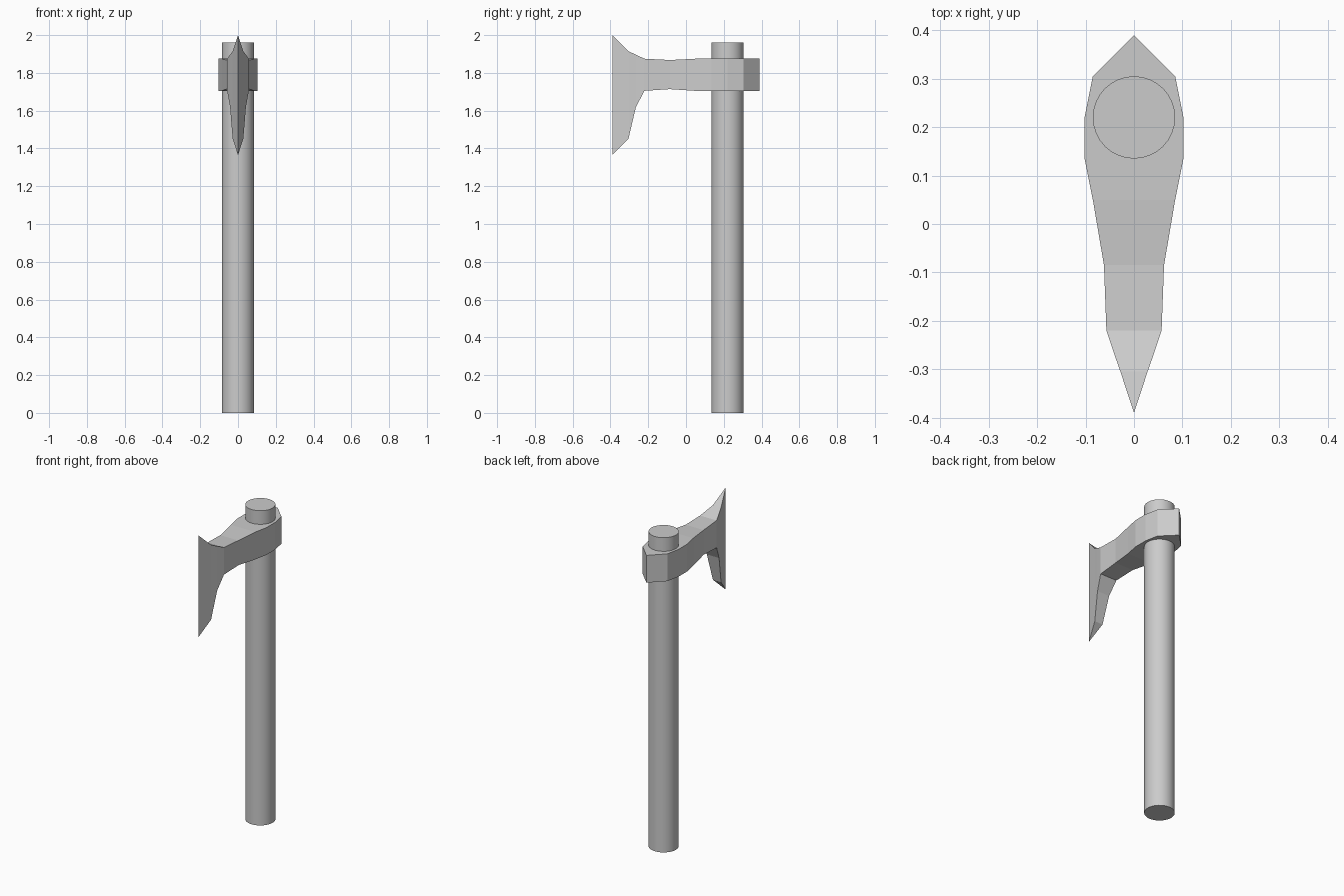
import bpy, bmesh

cube = bpy.data.objects.get("Cube")
if cube:
    bpy.data.objects.remove(cube, do_unlink=True)

grey = bpy.data.materials.new("plain grey")
grey.use_nodes = True
grey.diffuse_color = (0.6, 0.6, 0.6, 1)
grey.node_tree.nodes["Principled BSDF"].inputs["Base Color"].default_value = (0.6, 0.6, 0.6, 1)

# Handle: round shaft passing through the head
bpy.ops.mesh.primitive_cylinder_add(vertices=32, radius=0.085, depth=1.96, location=(0, 0.22, 0.98))
handle = bpy.context.object
handle.name = "handle"
handle.data.materials.append(grey)
bpy.ops.object.shade_smooth_by_angle()

# Axe head: cross-sections from back point to cutting edge
# (y, half width, bottom, top)
LOW, HIGH = 1.705, 1.875
sections = [
    (0.39, 0, LOW, HIGH),
    (0.305, 0.085, LOW, HIGH),
    (0.22, 0.102, LOW, HIGH),
    (0.135, 0.102, LOW, HIGH),
    (0.05, 0.085, LOW, HIGH),
    (-0.085, 0.062, 1.714, 1.868),
    (-0.22, 0.057, LOW, HIGH),
    (-0.265, 0.042, 1.62, 1.896),
    (-0.305, 0.028, 1.45, 1.915),
    (-0.39, 0, 1.365, 2.0),
]
bm = bmesh.new()
rings = []
for y, w, lo, hi in sections:
    if w:
        corners = [(-w, lo), (w, lo), (w, hi), (-w, hi)]
        rings.append([bm.verts.new((x, y, z)) for x, z in corners])
    else:
        # Pointed ends share one lower and one upper vertex
        a, b = bm.verts.new((0, y, lo)), bm.verts.new((0, y, hi))
        rings.append([a, a, b, b])
for r, s in zip(rings, rings[1:]):
    for i in range(4):
        j = (i + 1) % 4
        bm.faces.new(list(dict.fromkeys([r[i], r[j], s[j], s[i]])))
bmesh.ops.recalc_face_normals(bm, faces=bm.faces[:])
mesh = bpy.data.meshes.new("axe_head")
bm.to_mesh(mesh)
bm.free()
mesh.materials.append(grey)
head = bpy.data.objects.new("axe_head", mesh)
bpy.context.collection.objects.link(head)
